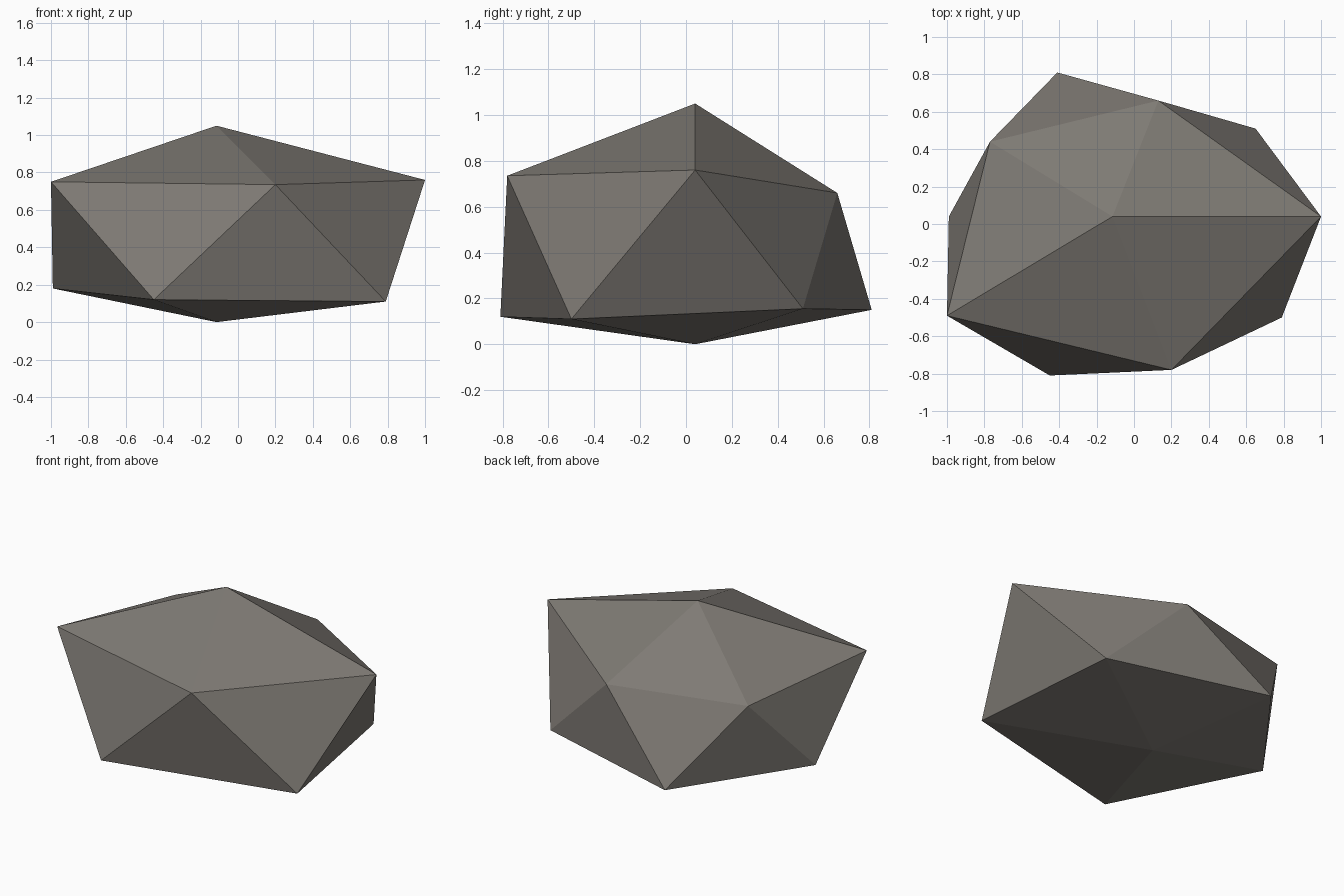
import bpy
import bmesh

cube = bpy.data.objects.get("Cube")
if cube:
    bpy.data.objects.remove(cube, do_unlink=True)

# Stone colour
stone = bpy.data.materials.new("warm_grey_stone")
stone.use_nodes = True
colour = (0.21, 0.195, 0.175, 1.0)
stone.diffuse_color = colour
shader = next(n for n in stone.node_tree.nodes if n.type == 'BSDF_PRINCIPLED')
shader.inputs["Base Color"].default_value = colour
shader.inputs["Roughness"].default_value = 0.9

# Two irregular five-corner rings, counter-clockwise; each lower corner
# sits just before the upper corner of the same index
upper_ring = [(1.0, 0.04, 0.76), (0.13, 0.66, 0.66), (-0.77, 0.44, 0.67),
              (-1.0, -0.49, 0.75), (0.2, -0.78, 0.735)]
lower_ring = [(0.79, -0.5, 0.11), (0.65, 0.51, 0.155), (-0.41, 0.81, 0.15),
              (-0.99, 0.04, 0.18), (-0.45, -0.81, 0.12)]

bm = bmesh.new()
upper = [bm.verts.new(p) for p in upper_ring]
lower = [bm.verts.new(p) for p in lower_ring]
peak = bm.verts.new((-0.115, 0.04, 1.05))
base = bm.verts.new((-0.115, 0.04, 0.0))

# Cap fans and the zigzag band between the rings
for i in range(len(upper)):
    j = (i + 1) % len(upper)
    for corners in ((peak, upper[i], upper[j]),
                    (base, lower[j], lower[i]),
                    (lower[i], lower[j], upper[i]),
                    (upper[i], lower[j], upper[j])):
        bm.faces.new(corners)
bmesh.ops.recalc_face_normals(bm, faces=bm.faces)

mesh = bpy.data.meshes.new("rock")
bm.to_mesh(mesh)
bm.free()
mesh.materials.append(stone)
rock = bpy.data.objects.new("rock", mesh)
bpy.context.collection.objects.link(rock)
